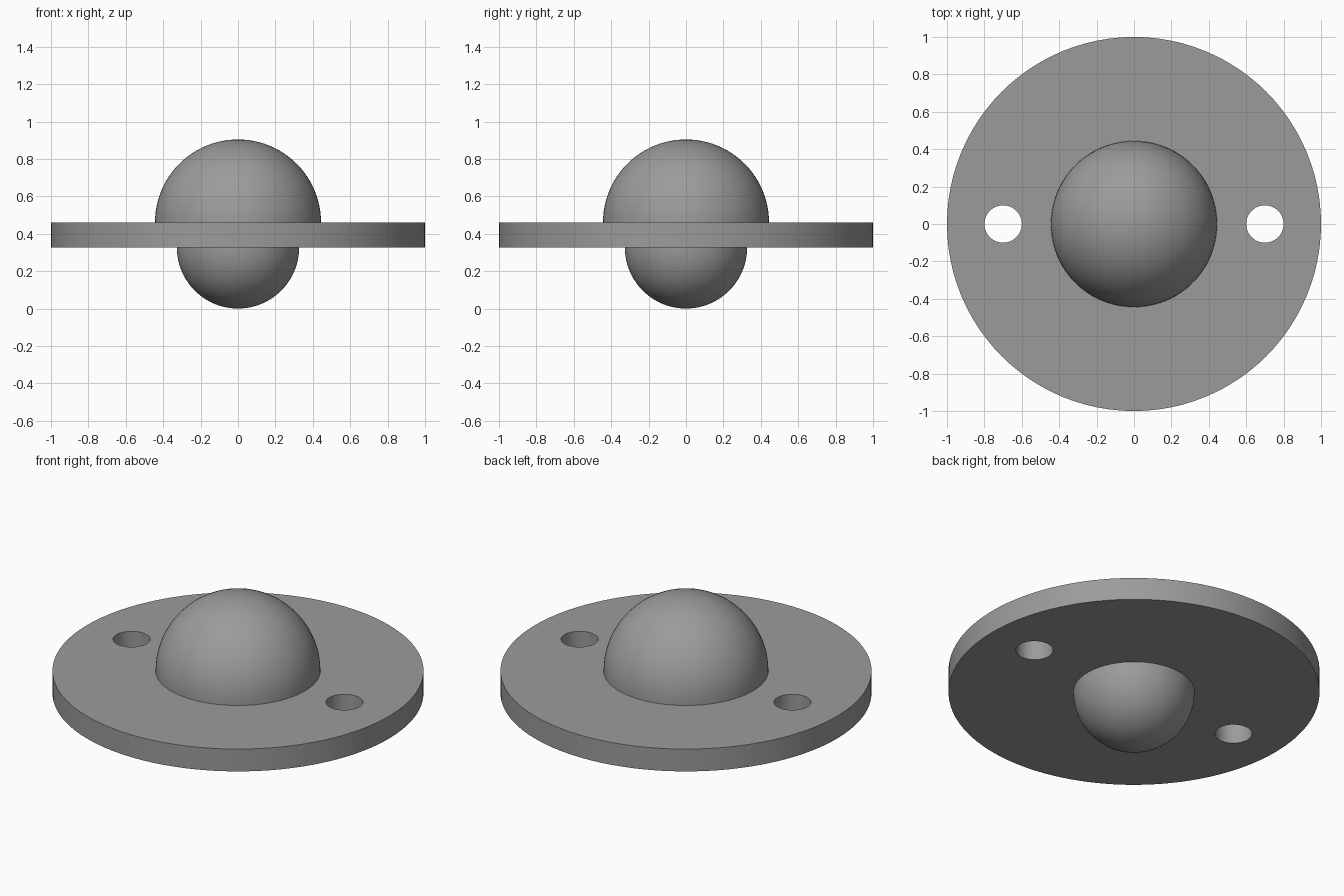
import bpy, bmesh, math

if "Cube" in bpy.data.objects:
    bpy.data.objects.remove(bpy.data.objects["Cube"])

SEGMENTS = 96
DISC_BOTTOM, DISC_TOP = 0.327, 0.46
UPPER_R, LOWER_R = 0.444, 0.327
HOLE_X, HOLE_R = 0.7, 0.1

grey = bpy.data.materials.new("mid grey")
grey.diffuse_color = (0.33, 0.33, 0.33, 1)
grey.use_nodes = True
grey.node_tree.nodes["Principled BSDF"].inputs["Base Color"].default_value = grey.diffuse_color


def arc(radius, centre_z, start, end, steps=24):
    """Points (x, z) along a circular arc, angles in degrees."""
    pts = []
    for i in range(steps + 1):
        a = math.radians(start + (end - start) * i / steps)
        pts.append((max(0.0, radius * math.cos(a)), centre_z + radius * math.sin(a)))
    return pts


def lathe(name, profile):
    """Revolve an (x, z) profile around the z axis into a closed solid."""
    bm = bmesh.new()
    verts = [bm.verts.new((x, 0, z)) for x, z in profile]
    edges = [bm.edges.new(pair) for pair in zip(verts, verts[1:])]
    bmesh.ops.spin(bm, geom=verts + edges, cent=(0, 0, 0), axis=(0, 0, 1),
                   angle=math.tau, steps=SEGMENTS, use_duplicate=False)
    bmesh.ops.remove_doubles(bm, verts=bm.verts, dist=1e-4)
    bmesh.ops.recalc_face_normals(bm, faces=bm.faces)
    mesh = bpy.data.meshes.new(name)
    bm.to_mesh(mesh)
    bm.free()
    mesh.materials.append(grey)
    obj = bpy.data.objects.new(name, mesh)
    bpy.context.collection.objects.link(obj)
    return obj


# Lower dome, round flange and upper dome as one turned solid
profile = arc(LOWER_R, DISC_BOTTOM, -90, 0)
profile += [(1, DISC_BOTTOM), (1, DISC_TOP)]
profile += arc(UPPER_R, DISC_TOP, 0, 90)
body = lathe("domed_flange", profile)

# Two mounting holes through the flange
for side, x in (("left", -HOLE_X), ("right", HOLE_X)):
    bpy.ops.mesh.primitive_cylinder_add(vertices=48, radius=HOLE_R, depth=0.4,
                                        location=(x, 0, (DISC_BOTTOM + DISC_TOP) / 2))
    cutter = bpy.context.object
    cutter.name = side + "_hole_cutter"
    cutter.data.materials.append(grey)
    cut = body.modifiers.new(side + "_hole", 'BOOLEAN')
    cut.operation = 'DIFFERENCE'
    cut.solver = 'EXACT'
    cut.object = cutter
    bpy.ops.object.select_all(action='DESELECT')
    body.select_set(True)
    bpy.context.view_layer.objects.active = body
    bpy.ops.object.modifier_apply(modifier=cut.name)
    bpy.data.objects.remove(cutter, do_unlink=True)

# Smooth domes and rims, crisp edges at the flange
bpy.ops.object.shade_smooth_by_angle(angle=math.radians(30))
